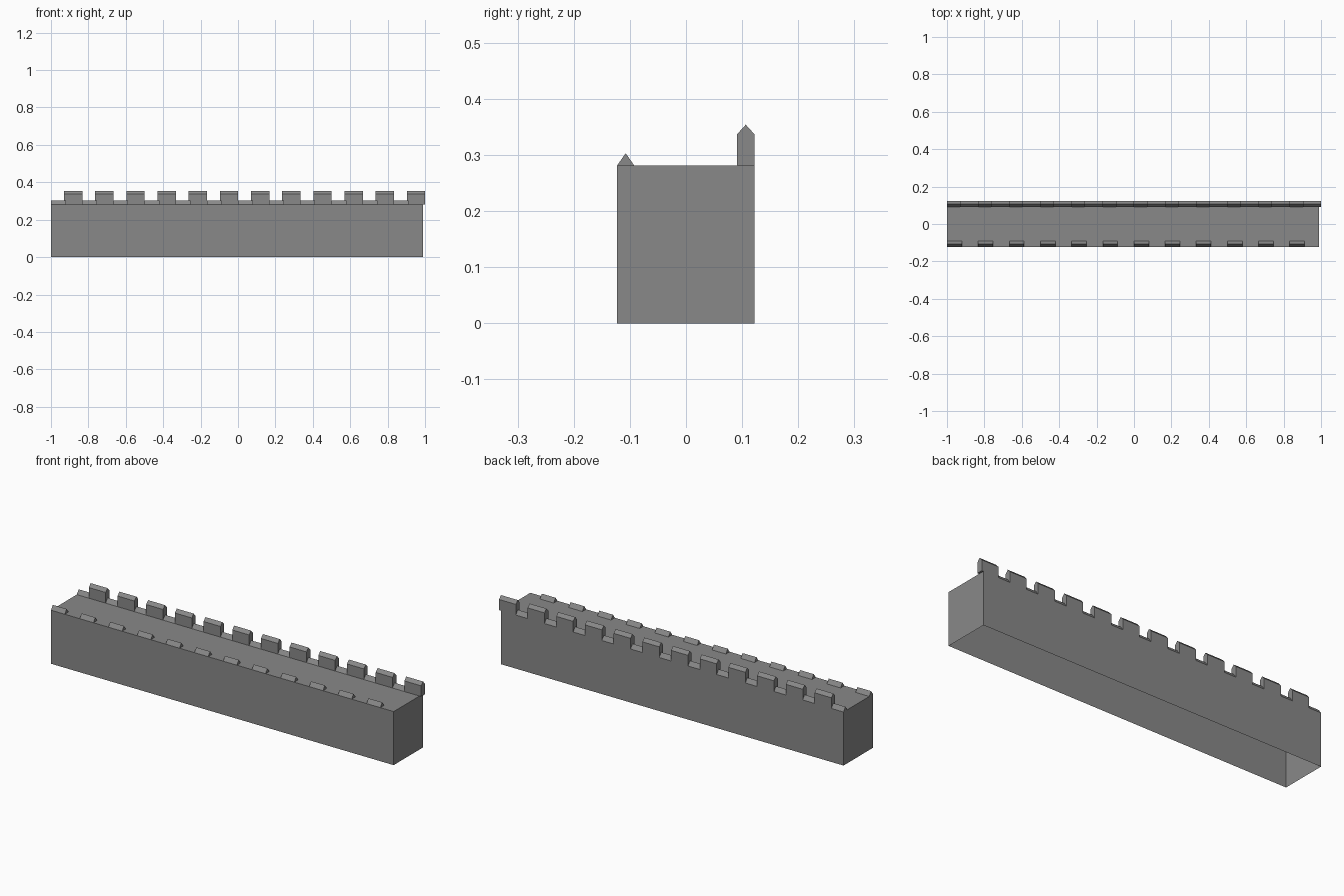
import bpy
import bmesh

default_cube = bpy.data.objects.get("Cube")
if default_cube:
    bpy.data.objects.remove(default_cube, do_unlink=True)

stone = bpy.data.materials.new("stone_grey")
stone.use_nodes = True
GREY = (0.25, 0.25, 0.25, 1)
stone.diffuse_color = GREY
stone.node_tree.nodes["Principled BSDF"].inputs["Base Color"].default_value = GREY

FRONT, BACK = -0.123, 0.122
TOP = 0.281
PITCH = 0.1666
COUNT = 12
THICK = 0.031


def extrude_profile(name, profile, x0, x1, open_bottom=False):
    """Sweep a (y, z) outline from x0 to x1."""
    bm = bmesh.new()
    face = bm.faces.new([bm.verts.new((x0, y, z)) for y, z in profile])
    swept = bmesh.ops.extrude_face_region(bm, geom=[face], use_keep_orig=True)
    verts = [v for v in swept["geom"] if isinstance(v, bmesh.types.BMVert)]
    bmesh.ops.translate(bm, verts=verts, vec=(x1 - x0, 0, 0))
    bmesh.ops.recalc_face_normals(bm, faces=bm.faces)
    if open_bottom:
        low = [f for f in bm.faces if all(v.co.z < 0.001 for v in f.verts)]
        bmesh.ops.delete(bm, geom=low, context="FACES_ONLY")
    mesh = bpy.data.meshes.new(name)
    bm.to_mesh(mesh)
    bm.free()
    mesh.materials.append(stone)
    obj = bpy.data.objects.new(name, mesh)
    bpy.context.collection.objects.link(obj)
    return obj


def ridge_profile(y0, y1, peak):
    return [(y0, TOP), (y1, TOP), ((y0 + y1) / 2, peak)]


# Hollow wall block, open underneath
extrude_profile("wall", [(FRONT, 0), (BACK, 0), (BACK, TOP), (FRONT, TOP)],
                -1, 0.99, open_bottom=True)

# Tall pointed merlons along the back edge
inner = BACK - THICK
merlon = [(inner, TOP), (BACK, TOP), (BACK, 0.337),
          ((inner + BACK) / 2, 0.354), (inner, 0.337)]

for i in range(COUNT):
    x = -1 + i * PITCH
    extrude_profile(f"merlon_{i + 1}", merlon, x + 0.07, min(x + 0.168, 1))
    # Low coping ridges: in the gaps at the back, and along the front edge
    extrude_profile(f"back_coping_{i + 1}", ridge_profile(inner, BACK, 0.303),
                    x, x + 0.08)
    extrude_profile(f"front_coping_{i + 1}",
                    ridge_profile(FRONT, FRONT + THICK, 0.303), x, x + 0.08)
